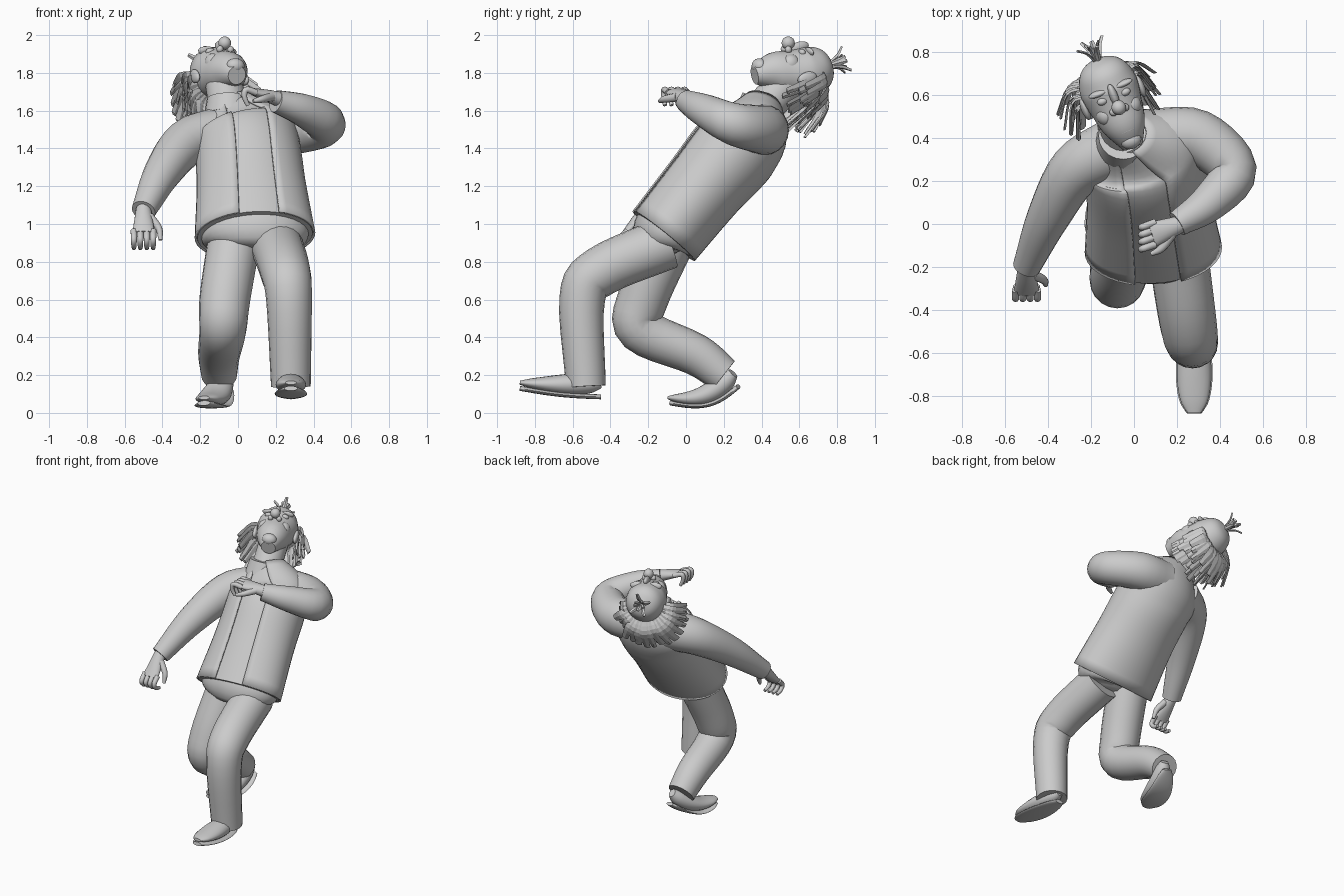
import bpy
import bmesh
import random
from math import sin, cos, pi
from mathutils import Vector, Matrix

random.seed(4)
default_cube = bpy.data.objects.get("Cube")
if default_cube:
    bpy.data.objects.remove(default_cube)

COLOUR = (0.6, 0.6, 0.6, 1)
grey = bpy.data.materials.new("plain grey")
grey.use_nodes = True
grey.diffuse_color = COLOUR
grey.node_tree.nodes["Principled BSDF"].inputs["Base Color"].default_value = COLOUR

X, Y, Z = Vector((1, 0, 0)), Vector((0, 1, 0)), Vector((0, 0, 1))
IDENTITY = Matrix()


def finish(name, mesh_builder, smooth=True):
    """Turn a bmesh into a named grey object."""
    bmesh.ops.recalc_face_normals(mesh_builder, faces=mesh_builder.faces)
    mesh = bpy.data.meshes.new(name)
    mesh_builder.to_mesh(mesh)
    mesh_builder.free()
    mesh.materials.append(grey)
    if smooth:
        mesh.shade_smooth()
        mesh.set_sharp_from_angle(angle=0.9)
    part = bpy.data.objects.new(name, mesh)
    bpy.context.collection.objects.link(part)
    return part


def smooth_stations(stations, steps):
    """Run a smooth spline through the stations of a loft."""
    first, last = stations[0], stations[-1]
    padded = [first * 2 - stations[1], *stations, last * 2 - stations[-2]]
    result = []
    for before, start, end, after in zip(padded, padded[1:], padded[2:], padded[3:]):
        leave, arrive = (end - before) / 2, (after - start) / 2
        for step in range(steps):
            t = step / steps
            ease = t * t * (3 - 2 * t)
            result.append(start * (1 - ease) + end * ease
                          + leave * (t * (1 - t) ** 2) - arrive * (t * t * (1 - t)))
    return result + [last]


def loft(name, path, widths, depths=None, side=X, sides=20, steps=5, arc=None,
         frame=IDENTITY, smooth=True):
    """Sweep ellipses along a path; an arc leaves the sweep open at the front."""
    stations = [Vector((*point, width, depth))
                for point, width, depth in zip(path, widths, depths or widths)]
    stations = smooth_stations(stations, steps)
    centres = [Vector(station[:3]) for station in stations]
    builder = bmesh.new()
    rings = []
    start, end = arc or (0, 2 * pi)
    spans = sides - 1 if arc else sides
    for i, station in enumerate(stations):
        ahead = centres[min(i + 1, len(centres) - 1)] - centres[max(i - 1, 0)]
        ahead.normalize()
        across = (side - ahead * side.dot(ahead)).normalized()
        front = across.cross(ahead)
        ring = []
        for k in range(sides):
            angle = start + (end - start) * k / spans
            point = centres[i] + across * sin(angle) * station[3] + front * cos(angle) * station[4]
            ring.append(builder.verts.new(frame @ point))
        rings.append(ring)
    for lower, upper in zip(rings, rings[1:]):
        for k in range(spans):
            n = (k + 1) % sides
            builder.faces.new((lower[k], lower[n], upper[n], upper[k]))
    if not arc:
        builder.faces.new(rings[0])
        builder.faces.new(rings[-1])
    return finish(name, builder, smooth)


def limb(name, path, start, end, **options):
    """Round tube that tapers slowly at first, then faster."""
    last = len(path) - 1
    radii = [start + (end - start) * (i / last) ** 1.5 for i in range(len(path))]
    return loft(name, path, radii, **options)


def ball(name, location, size, frame=IDENTITY):
    builder = bmesh.new()
    placing = frame @ Matrix.Translation(location) @ Matrix.Diagonal((*size, 1))
    bmesh.ops.create_uvsphere(builder, u_segments=20, v_segments=12, radius=1, matrix=placing)
    return finish(name, builder)


def shoe(tag, heel, toe, sag):
    """Upper and sole swept from heel to toe, both rounded at the ends."""
    heel, toe = Vector(heel), Vector(toe)
    lift = (toe - heel).cross(X).normalized()
    upper, bottom, widths, heights = [], [], [], []
    for i in range(11):
        t = i / 10
        height = 0.075 - 0.045 * t
        rounding = sin(pi * (0.03 + 0.95 * t)) ** 0.4
        centre = heel.lerp(toe, t) - lift * sag * sin(pi * t)
        upper.append(centre)
        bottom.append(centre - lift * height)
        widths.append((0.07 + 0.02 * t) * rounding)
        heights.append(height * rounding)
    loft(tag + "_shoe", upper, widths, heights, steps=2)
    loft(tag + "_sole", bottom, [width + 0.005 for width in widths], [0.013] * len(widths), steps=2)


def hand(tag, wrist, knuckle, across, curl):
    """Palm, four curled fingers and a thumb."""
    wrist, knuckle = Vector(wrist), Vector(knuckle)
    along = (knuckle - wrist).normalized()
    loft(tag + "_palm", [wrist, wrist.lerp(knuckle, 0.5), knuckle],
         [0.04, 0.05, 0.06], [0.04, 0.032, 0.02], side=across)
    for i in range(4):
        base = knuckle + across * (i - 1.5) * 0.034 - along * 0.02
        path = [base, base + along * 0.06, base + along * 0.07 + curl * 0.04,
                base + along * 0.05 + curl * 0.08]
        limb(tag + "_finger", path, 0.018, 0.011, side=across, sides=10)
    root = wrist.lerp(knuckle, 0.3) - across * 0.03
    tip = knuckle - across * 0.09 + curl * 0.05
    limb(tag + "_thumb", [root, root.lerp(tip, 0.5) - across * 0.02, tip],
         0.024, 0.01, side=along.cross(across), sides=10)


# Torso: jacket shell, open at the front, over a shirt
spine = [(.09, -.12, .94), (.07, .09, 1.2), (.05, .26, 1.4), (.02, .35, 1.5), (-.05, .41, 1.65)]
girth = [.32, .29, .28, .27, .12]
thickness = [.215, .225, .24, .2, .1]
loft("shirt", spine, [w - 0.014 for w in girth], [d - 0.014 for d in thickness], sides=40)
jacket = loft("jacket", spine, girth, thickness, sides=40, arc=(0.42, 2 * pi - 0.27))
cloth = jacket.modifiers.new("cloth", 'SOLIDIFY')
cloth.thickness = 0.012
limb("shirt_collar", [(-.05, .38, 1.57), (-.05, .41, 1.66)], 0.13, 0.115)
limb("neck", [(-.05, .4, 1.6), (-.08, .56, 1.78)], 0.1, 0.1)

# Trousers and shoes
loft("trouser_seat", [(.09, -.14, .86), (.09, -.12, .92), (.08, 0, 1.08)],
     [.15, .28, .28], [.08, .18, .19], sides=32)
limb("left_trouser_leg", [(.2, -.1, .9), (.25, -.45, .75), (.27, -.55, .6), (.28, -.53, .14)],
     0.14, 0.105)
limb("right_trouser_leg",
     [(-.02, -.09, .92), (-.07, -.23, .6), (-.08, -.24, .44), (-.1, .05, .31), (-.1, .2, .2)],
     0.14, 0.095)
shoe("left", (.28, -.45, .16), (.28, -.88, .16), 0.01)
shoe("right", (-.06, .25, .21), (-.18, -.09, .08), 0.055)

# Sleeves and hands
limb("left_sleeve",
     [(.1, .4, 1.5), (.3, .4, 1.5), (.46, .25, 1.53), (.35, .1, 1.6), (.2, 0, 1.65)],
     0.14, 0.06, side=Z)
limb("right_sleeve", [(-.1, .35, 1.48), (-.27, .25, 1.43), (-.4, .03, 1.27), (-.5, -.2, 1.07)],
     0.14, 0.065)
hand("left", (.22, 0, 1.66), (.08, -.05, 1.7), Y, -Z)
hand("right", (-.5, -.2, 1.08), (-.5, -.32, .95), -X, Vector((0, 0.7, -0.7)))

# Head frame: x is its own left, y points out of the face, z to the crown
crown = Vector((-.35, .88, .28)).normalized()
left = crown.cross(Vector((.15, -.25, .96))).normalized()
head = Matrix((left, left.cross(crown), crown)).transposed().to_4x4()
head.translation = (-.115, .63, 1.8)

chin_to_crown = [(0, .07, -.28), (0, .06, -.18), (0, .03, -.1), (0, 0, 0), (0, 0, .08),
                 (0, 0, .13), (0, 0, .155)]
loft("head", chin_to_crown, [.05, .1, .12, .138, .12, .08, .01], sides=28, frame=head)
ball("chin", (0, .11, -.24), (.05, .04, .04), head)
ball("nose_bridge", (0, .14, 0), (.02, .03, .06), head)
ball("nose_tip", (0, .18, -.05), (.034, .035, .035), head)
ball("lips", (0, .13, -.18), (.05, .025, .018), head)
for tag, s in (("left", 1), ("right", -1)):
    ball(tag + "_eye", (s * .057, .118, -.01), (.026, .02, .018), head)
    ball(tag + "_brow", (s * .06, .11, .03), (.05, .025, .015), head)
    ball(tag + "_nostril", (s * .03, .15, -.07), (.018, .02, .018), head)
    ball(tag + "_cheek", (s * .065, .08, -.09), (.045, .05, .05), head)
    ball(tag + "_ear", (s * .14, -.01, -.05), (.018, .035, .055), head)


def lock(name, angle, radii, heights, width):
    """Flat strip of hair in the plane at one angle round the head."""
    outward = Vector((cos(angle), -sin(angle), 0))
    path = [outward * radius + Z * height for radius, height in zip(radii, heights)]
    loft(name, path, [width * 0.7, width, width * 0.7], [0.006] * 3,
         side=outward.cross(Z), sides=4, steps=4, frame=head, smooth=False)


# Hair fanning round the back of the head from ear to ear
LOCKS = 17
for layer in range(3):
    for i in range(LOCKS):
        t = (i + layer % 2 / 2) / LOCKS
        angle = pi * (0.06 + 0.92 * t)
        reach = 0.2 + 0.07 * t + 0.08 * sin(angle) - 0.025 * layer + random.uniform(-.02, .02)
        root = 0.04 - 0.045 * layer
        tip = random.uniform(-.1, -.04) - 0.06 * layer
        lock("hair_lock", angle, [0.11, 0.06 + reach / 2, reach], [root, root, tip],
             random.uniform(.022, .034))

# Tuft on the crown
for i in range(9):
    spread = 0.035 + 0.045 * (i % 2)
    lock("crown_tuft", 2 * pi * i / 9, [0.01, spread / 2, spread], [0.13, 0.2, 0.235], 0.014)
